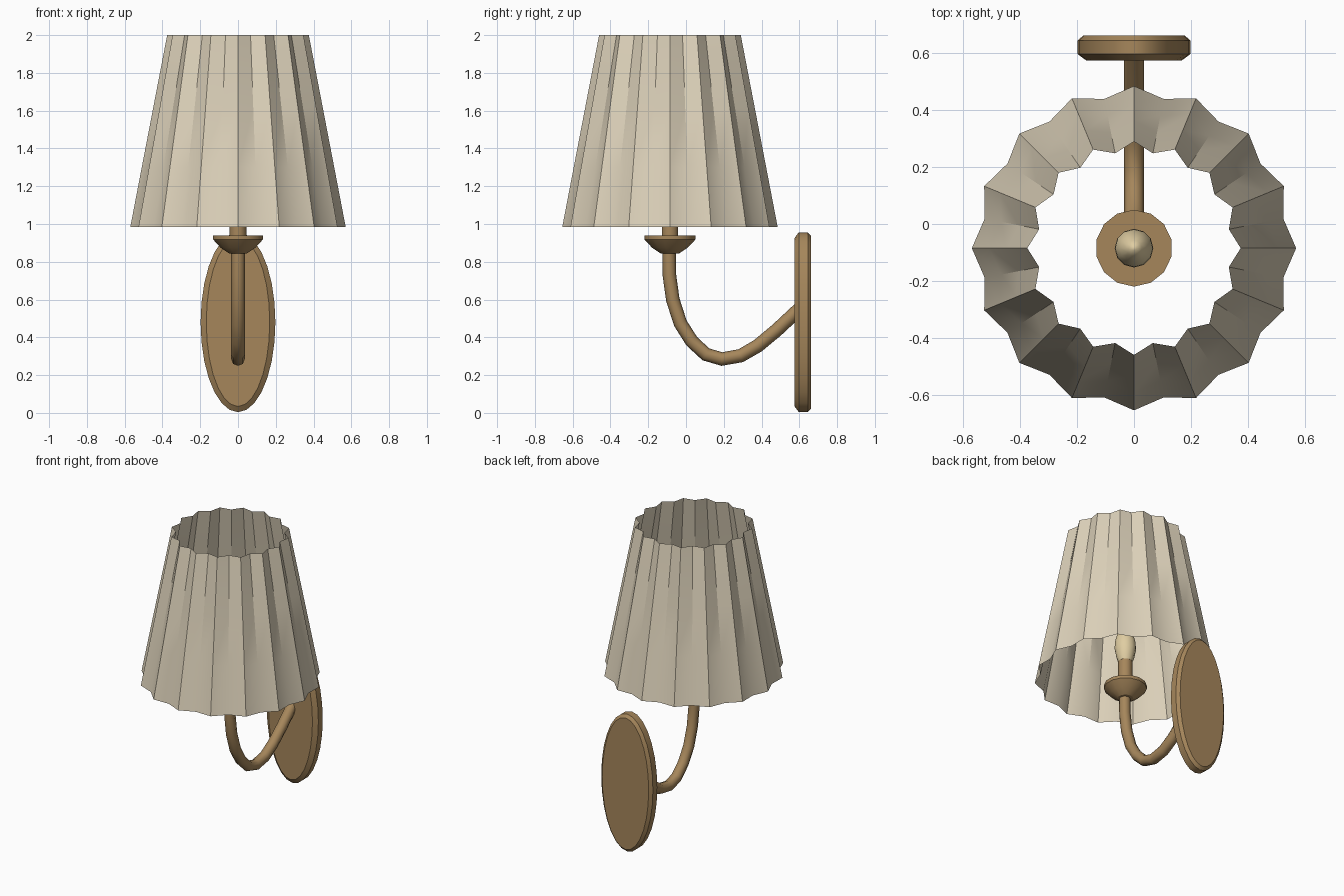
import bpy, bmesh, math
from mathutils import Matrix

if "Cube" in bpy.data.objects:
    bpy.data.objects.remove(bpy.data.objects["Cube"])


def material(name, rgb):
    m = bpy.data.materials.new(name)
    m.diffuse_color = (*rgb, 1)
    m.use_nodes = True
    m.node_tree.nodes["Principled BSDF"].inputs["Base Color"].default_value = m.diffuse_color
    return m


BRASS = material("antique brass", (0.38, 0.24, 0.105))
CREAM = material("cream fabric", (0.72, 0.64, 0.49))
GLASS = material("warm bulb glass", (0.74, 0.61, 0.36))
CY = -0.085  # y of the lamp axis


def loft(name, profile, n, mat, radius=lambda r, i: r, phase=0.0,
         caps=True, matrix=Matrix.Translation((0, CY, 0)), angle=30):
    """Stack rings of n points from (radius, z) pairs and skin them."""
    bm = bmesh.new()
    rings = []
    for r, z in profile:
        rings.append([bm.verts.new((radius(r, i) * math.cos(phase + math.tau * i / n),
                                    radius(r, i) * math.sin(phase + math.tau * i / n), z))
                      for i in range(n)])
    for a, b in zip(rings, rings[1:]):
        for i in range(n):
            j = (i + 1) % n
            bm.faces.new((a[i], a[j], b[j], b[i]))
    if caps:
        bm.faces.new(rings[0][::-1])
        bm.faces.new(rings[-1])
    bm.transform(matrix)
    if caps:
        bmesh.ops.recalc_face_normals(bm, faces=bm.faces[:])
    me = bpy.data.meshes.new(name)
    bm.to_mesh(me)
    bm.free()
    me.materials.append(mat)
    ob = bpy.data.objects.new(name, me)
    bpy.context.collection.objects.link(ob)
    smooth(ob, angle)
    return ob


def smooth(ob, angle):
    bpy.ops.object.select_all(action='DESELECT')
    ob.select_set(True)
    bpy.context.view_layer.objects.active = ob
    bpy.ops.object.shade_smooth_by_angle(angle=math.radians(angle))


# Pleated shade: 16 ridges with shallow valleys between, open at both ends
loft("lamp_shade", [(0.57 - 0.195 * t, 0.985 + 1.015 * t) for t in (0, 0.31, 0.62, 0.93, 1)],
     32, CREAM, radius=lambda r, i: r - (0.035 if i % 2 else 0), caps=False)

# Drip cup, candle tube and bulb on the lamp axis
loft("drip_cup", [(0.05, 0.845), (0.095, 0.875), (0.135, 0.918), (0.135, 0.94)],
     14, BRASS, phase=math.pi / 2)
loft("candle_tube", [(0.045, 0.93), (0.045, 1.12)], 10, BRASS, angle=40)
loft("bulb", [(0.045, 1.11), (0.056, 1.14), (0.068, 1.20), (0.066, 1.25),
              (0.05, 1.31), (0.028, 1.35), (0.008, 1.37)], 12, GLASS, angle=50)

# Oval wall plate with chamfered rims, turned to face the wall
turn = Matrix(((1, 0, 0, 0), (0, 0, 1, 0), (0, 1, 0, 0.48), (0, 0, 0, 1)))
loft("wall_plate", [(0.168, 0.575), (0.198, 0.597), (0.198, 0.645), (0.178, 0.663)],
     28, BRASS, matrix=turn @ Matrix.Diagonal((1, 1, 1, 1)))
plate = bpy.data.objects["wall_plate"]
for v in plate.data.vertices:  # stretch the round plate upright, keeping an even chamfer
    r = math.hypot(v.co.x, v.co.z - 0.48)
    v.co.z = 0.48 + (v.co.z - 0.48) / r * (r + 0.278)

# Curved arm swept from the wall plate to the cup
path = [(-0.09, 0.86), (-0.088, 0.73), (-0.07, 0.60), (-0.03, 0.475), (0.03, 0.38),
        (0.105, 0.31), (0.19, 0.285), (0.29, 0.303), (0.38, 0.355), (0.48, 0.438), (0.60, 0.55)]
cu = bpy.data.curves.new("arm", 'CURVE')
cu.dimensions = '3D'
cu.bevel_depth = 0.036
cu.bevel_resolution = 2
cu.use_fill_caps = True
sp = cu.splines.new('POLY')
sp.points.add(len(path) - 1)
for p, (y, z) in zip(sp.points, path):
    p.co = (0, y, z, 1)
cu.materials.append(BRASS)
arm = bpy.data.objects.new("arm", cu)
bpy.context.collection.objects.link(arm)
bpy.ops.object.select_all(action='DESELECT')
arm.select_set(True)
bpy.context.view_layer.objects.active = arm
bpy.ops.object.convert(target='MESH')
smooth(bpy.context.view_layer.objects.active, 50)
